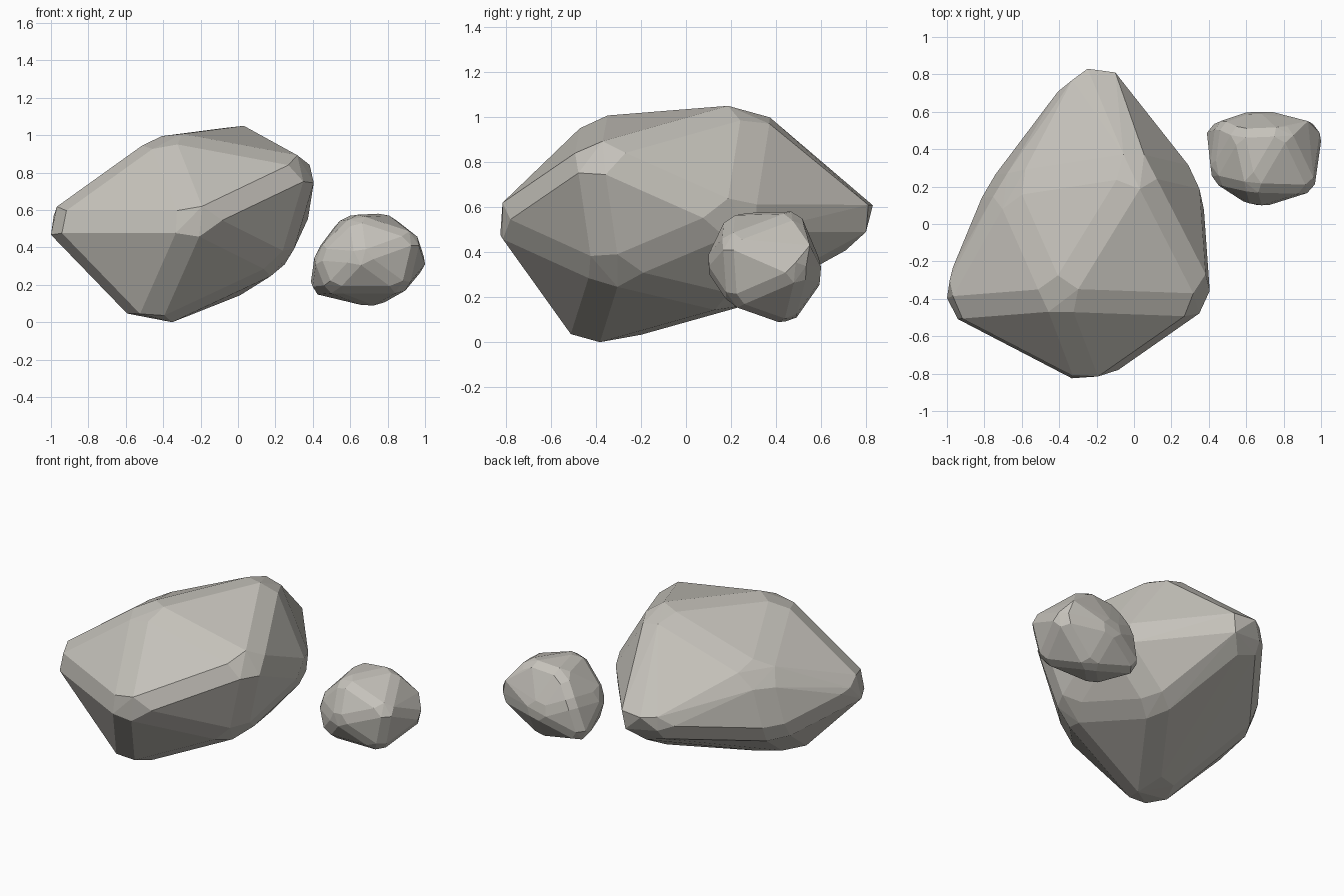
import bpy, bmesh, math
from mathutils import Vector

if "Cube" in bpy.data.objects:
    bpy.data.objects.remove(bpy.data.objects["Cube"])


def hull(points, flat_angle):
    """Closed convex body around the points, with near-flat triangles merged."""
    bm = bmesh.new()
    for p in points:
        bm.verts.new(p)
    bmesh.ops.convex_hull(bm, input=bm.verts[:])
    loose = [v for v in bm.verts if not v.link_faces]
    bmesh.ops.delete(bm, geom=loose, context='VERTS')
    bmesh.ops.dissolve_limit(bm, angle_limit=math.radians(flat_angle),
                             verts=bm.verts[:], edges=bm.edges[:])
    return bm


def rock(name, corners, chamfer, low, high, material, tips=()):
    """Faceted stone: chamfered hull of its corners, fitted to its extents,
    with a few extra points that widen the blunt tips."""
    bm = hull(corners, 3)
    bmesh.ops.bevel(bm, geom=bm.edges[:], offset=chamfer, segments=1,
                    profile=0.5, affect='EDGES', clamp_overlap=True)
    points = [v.co.copy() for v in bm.verts]
    bm.free()
    for i in range(3):
        a = min(p[i] for p in points)
        b = max(p[i] for p in points)
        for p in points:
            p[i] = low[i] + (p[i] - a) * (high[i] - low[i]) / (b - a)
    bm = hull(points + [Vector(t) for t in tips], 1)
    bmesh.ops.recalc_face_normals(bm, faces=bm.faces[:])
    mesh = bpy.data.meshes.new(name)
    bm.to_mesh(mesh)
    bm.free()
    mesh.materials.append(material)
    obj = bpy.data.objects.new(name, mesh)
    bpy.context.collection.objects.link(obj)
    return obj


stone = bpy.data.materials.new("warm_grey_stone")
stone.diffuse_color = (0.56, 0.54, 0.495, 1)
stone.use_nodes = True
stone.node_tree.nodes["Principled BSDF"].inputs["Base Color"].default_value = stone.diffuse_color

# Large boulder
rock("large_rock", [
    (-1.08, -0.47, 0.55),   # left tip
    (-0.22, -0.90, 0.55),   # front tip
    (-0.22, 0.92, 0.54),    # back tip
    (-0.49, -0.48, -0.06),  # foot
    (0.45, -0.45, 0.87),    # right shoulder
    (-0.41, -0.42, 1.03),   # front peak
    (0.05, 0.30, 1.09),     # back peak
    (0.40, 0.22, 0.56),     # right flank
    (0.28, -0.37, 0.30),    # lower right
    (0.04, 0.24, 0.15),     # lower back
    (-0.69, 0.19, 0.79),    # upper left flank
    (-0.80, 0.18, 0.38),    # lower left flank
], 0.07, (-1.0, -0.825, 0.0), (0.405, 0.83, 1.05), stone,
    tips=[(-0.985, -0.30, 0.57),
          (-0.33, 0.77, 0.61), (-0.33, 0.77, 0.52),
          (-0.10, 0.81, 0.61), (-0.12, 0.80, 0.49)])

# Small pebble
rock("small_rock", [
    (0.55, 0.49, 0.58), (0.81, 0.50, 0.60), (0.62, 0.18, 0.59),  # top
    (0.97, 0.17, 0.47), (1.02, 0.52, 0.31), (0.65, 0.07, 0.35),  # right, front
    (0.37, 0.51, 0.15), (0.40, 0.23, 0.37), (0.44, 0.54, 0.41),  # left
    (0.48, 0.19, 0.16), (0.73, 0.46, 0.06), (0.90, 0.19, 0.16),  # underside
    (0.68, 0.62, 0.30),                                          # back
], 0.035, (0.39, 0.10, 0.09), (1.0, 0.60, 0.58), stone,
    tips=[(0.93, 0.55, 0.43)])
